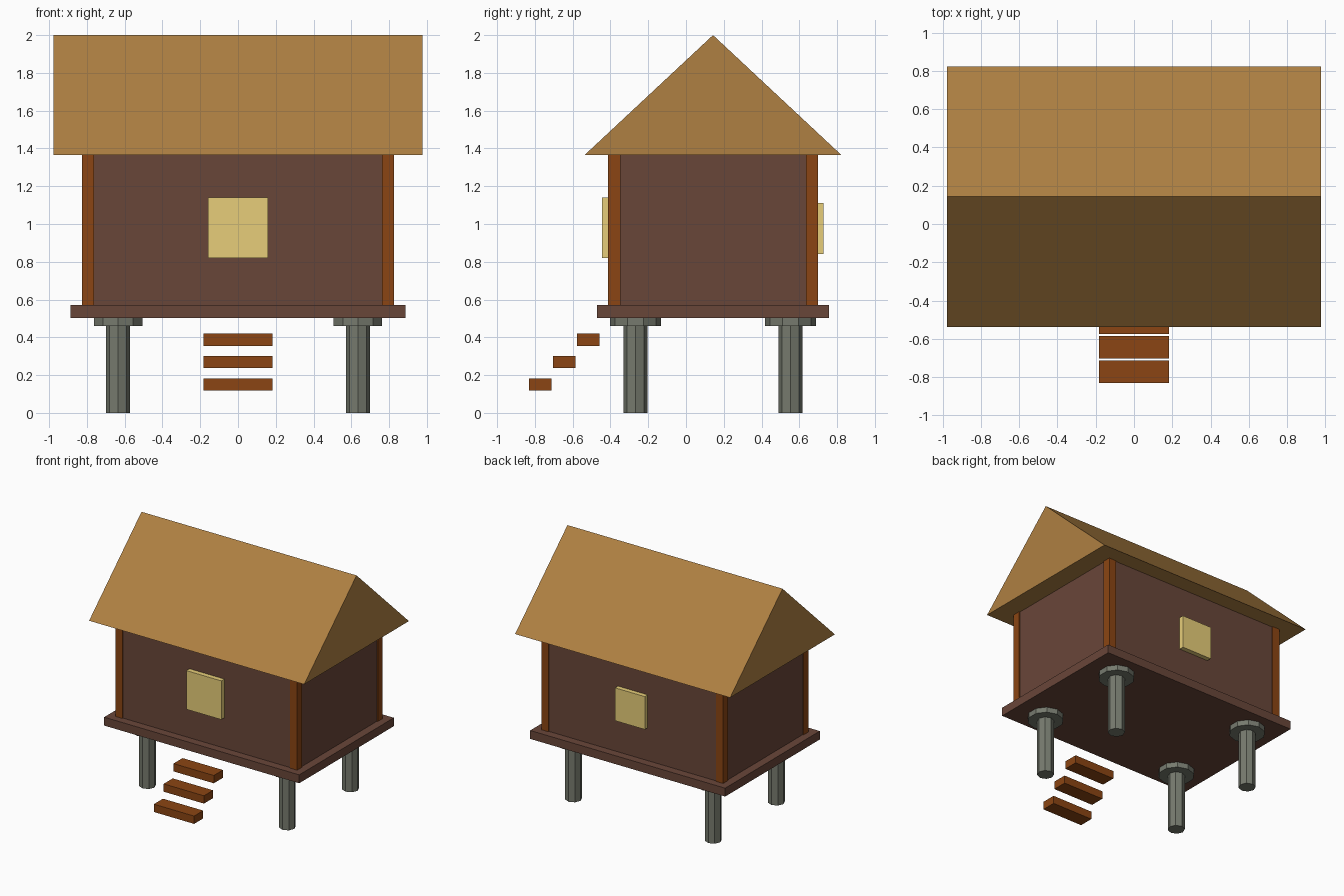
import bpy, bmesh, math
from mathutils import Matrix

if "Cube" in bpy.data.objects:
    bpy.data.objects.remove(bpy.data.objects["Cube"])

CY = 0.143  # hut centre in y (steps stick out at the front)


def material(name, rgb):
    def lin(c):
        c /= 255
        return c / 12.92 if c <= 0.04045 else ((c + 0.055) / 1.055) ** 2.4
    m = bpy.data.materials.new(name)
    m.diffuse_color = (*[lin(c) for c in rgb], 1)
    m.use_nodes = True
    m.node_tree.nodes["Principled BSDF"].inputs["Base Color"].default_value = m.diffuse_color
    return m


WALL = material("dark brown planks", (105, 70, 57))
WOOD = material("saddle brown wood", (139, 69, 19))
THATCH = material("thatch", (175, 128, 66))
STONE = material("grey stone", (118, 122, 110))
GLOW = material("warm window", (247, 220, 130))


def finish(name, bm, mat):
    bmesh.ops.recalc_face_normals(bm, faces=bm.faces)
    me = bpy.data.meshes.new(name)
    bm.to_mesh(me)
    bm.free()
    me.materials.append(mat)
    ob = bpy.data.objects.new(name, me)
    bpy.context.collection.objects.link(ob)
    return ob


def box(name, x, y, z, mat):
    """Box from (min, max) pairs."""
    bm = bmesh.new()
    bmesh.ops.create_cube(bm, size=1)
    for v in bm.verts:
        v.co = [a + (c + 0.5) * (b - a) for c, (a, b) in zip(v.co, (x, y, z))]
    return finish(name, bm, mat)


def cylinder(name, x, y, z0, z1, r, sides, mat):
    bm = bmesh.new()
    bmesh.ops.create_cone(bm, cap_ends=True, segments=sides, radius1=r, radius2=r,
                          depth=z1 - z0,
                          matrix=Matrix.Translation((x, y, (z0 + z1) / 2)))
    return finish(name, bm, mat)


# Floor and walls
box("floor", (-0.886, 0.886), (CY - 0.614, CY + 0.614), (0.503, 0.572), WALL)
box("walls", (-0.818, 0.818), (CY - 0.547, CY + 0.547), (0.572, 1.365), WALL)

# Corner posts, stilts and stilt caps
for sx, side in ((-1, "left"), (1, "right")):
    for sy, end in ((-1, "front"), (1, "back")):
        px, py = sx * 0.794, CY + sy * 0.523
        box(f"{end}_{side}_corner_post", (px - 0.032, px + 0.032),
            (py - 0.032, py + 0.032), (0.572, 1.365), WOOD)
        px, py = sx * 0.635, CY + sy * 0.41
        cylinder(f"{end}_{side}_stilt", px, py, 0, 0.47, 0.0635, 8, STONE)
        cylinder(f"{end}_{side}_stilt_cap", px, py, 0.46, 0.503, 0.135, 10, STONE)

# Gabled roof: triangle profile extruded along x
bm = bmesh.new()
profile = [(CY - 0.68, 1.365), (CY + 0.68, 1.365), (CY, 2.0)]
face = bm.faces.new([bm.verts.new((-0.977, y, z)) for y, z in profile])
ext = bmesh.ops.extrude_face_region(bm, geom=[face])["geom"]
bmesh.ops.translate(bm, vec=(1.954, 0, 0),
                    verts=[g for g in ext if isinstance(g, bmesh.types.BMVert)])
finish("roof", bm, THATCH)

# Window panels
box("front_window", (-0.159, 0.159), (-0.444, -0.39), (0.821, 1.139), GLOW)
box("back_window", (-0.135, 0.135), (0.67, 0.728), (0.842, 1.112), GLOW)

# Steps
for i in range(3):
    y, z = -0.772 + 0.1275 * i, 0.151 + 0.118 * i
    box(f"step_{i + 1}", (-0.183, 0.183), (y - 0.059, y + 0.059),
        (z - 0.032, z + 0.032), WOOD)
